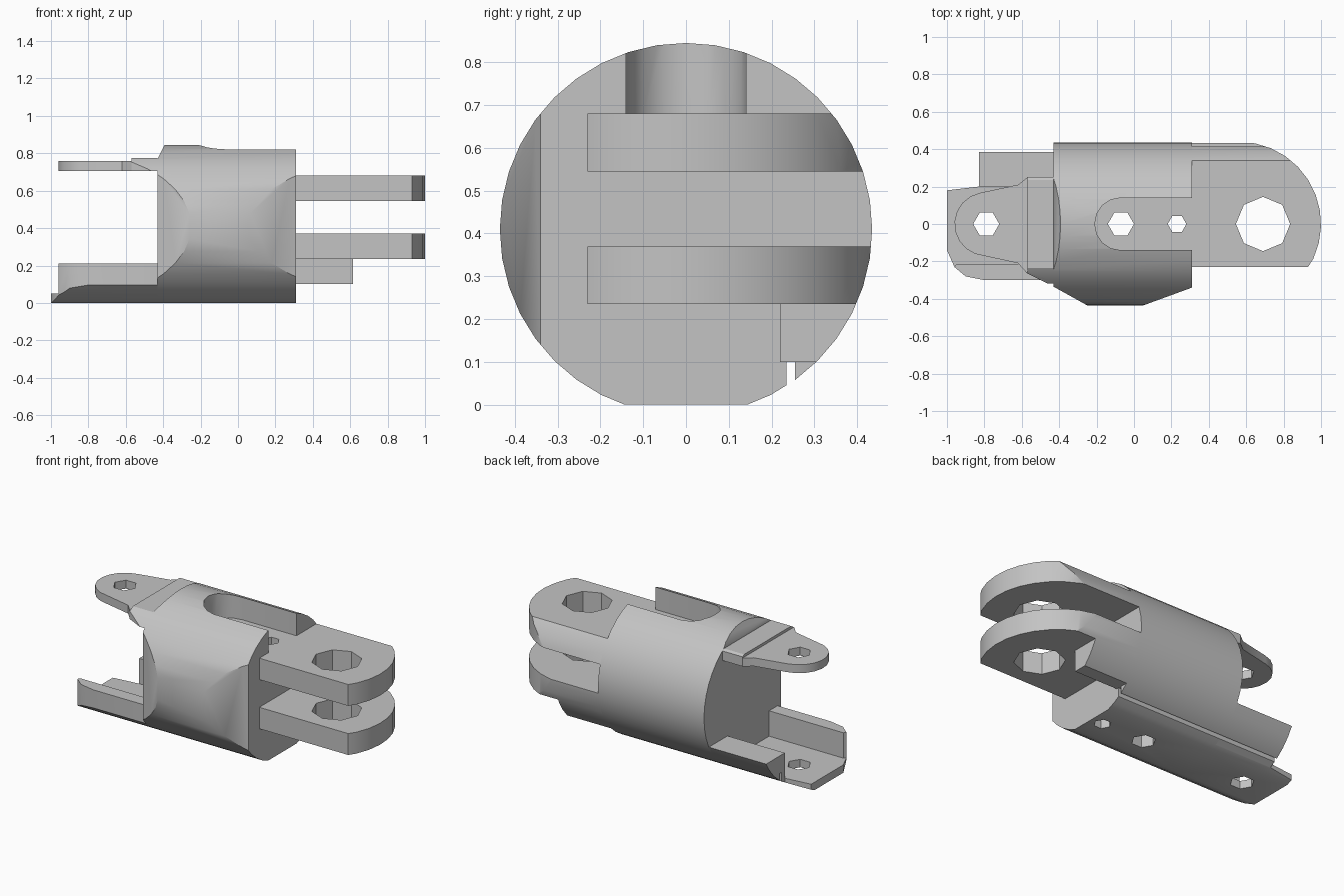
import bpy, bmesh, math
from mathutils import Vector

cube = bpy.data.objects.get("Cube")
if cube:
    bpy.data.objects.remove(cube, do_unlink=True)

grey = bpy.data.materials.new("plain_grey")
grey.use_nodes = True
grey.diffuse_color = (0.55, 0.55, 0.55, 1)
grey.node_tree.nodes["Principled BSDF"].inputs["Base Color"].default_value = (0.55, 0.55, 0.55, 1)

RADIUS, AXIS_Z = 0.435, 0.41


def prism(name, outline, low, high, axis="z"):
    """Extrude an outline along z (xy outline), y (xz outline) or x (yz outline)."""
    place = {"z": lambda a, b, c: (a, b, c),
             "y": lambda a, b, c: (a, c, b),
             "x": lambda a, b, c: (c, a, b)}[axis]
    bm = bmesh.new()
    face = bm.faces.new([bm.verts.new(place(a, b, low)) for a, b in outline])
    up = Vector(place(0, 0, high - low))
    new = bmesh.ops.extrude_face_region(bm, geom=[face])["geom"]
    bmesh.ops.translate(bm, vec=up, verts=[v for v in new if isinstance(v, bmesh.types.BMVert)])
    # Make sure the closing face exists once and normals point outward
    if not face.is_valid:
        bmesh.ops.holes_fill(bm, edges=bm.edges[:])
    bmesh.ops.recalc_face_normals(bm, faces=bm.faces[:])
    mesh = bpy.data.meshes.new(name)
    bm.to_mesh(mesh)
    bm.free()
    mesh.materials.append(grey)
    ob = bpy.data.objects.new(name, mesh)
    bpy.context.collection.objects.link(ob)
    return ob


def arc(cx, cy, r, start, end, steps):
    angles = [math.radians(start + (end - start) * i / steps) for i in range(steps + 1)]
    return [(cx + r * math.cos(t), cy + r * math.sin(t)) for t in angles]


def circle(cx, cy, r, sides):
    return arc(cx, cy, r, 0, 360, sides)[:-1]


def box(x0, x1, y0, y1):
    return [(x0, y0), (x1, y0), (x1, y1), (x0, y1)]


def combine(ob, tool, operation):
    mod = ob.modifiers.new("shape", "BOOLEAN")
    mod.operation, mod.solver, mod.object = operation, "EXACT", tool
    bpy.context.view_layer.objects.active = ob
    bpy.ops.object.modifier_apply(modifier=mod.name)
    bpy.data.objects.remove(tool, do_unlink=True)


def cut(ob, outline, low, high, axis="z"):
    combine(ob, prism("cutter", outline, low, high, axis), "DIFFERENCE")


def round_part(name, outline, low, high):
    """A plan outline trimmed to the common round barrel."""
    ob = prism(name, outline, low, high)
    barrel = prism("barrel", circle(0, AXIS_Z, RADIUS, 40), -1.2, 1.2, "x")
    combine(ob, barrel, "INTERSECT")
    return ob


# Barrel body with angled front corners
body = round_part("barrel_body", [(0.31, -0.34), (0.05, -0.435), (-0.25, -0.435), (-0.43, -0.335),
                                  (-0.43, 0.5), (0.31, 0.5)], 0, 1)
# Top slot, rounded at its inner end
cut(body, [(0.4, -0.14)] + [(0.4, 0.14)] + arc(-0.07, 0, 0.14, 90, 270, 8), 0.68, 1)
# Ramp at the root of the tongue
cut(body, [(-0.5, 0.67), (-0.43, 0.77), (-0.39, 0.85), (-0.5, 0.9)], -0.25, 0.25, "y")
# Vertical pin holes
for x, r in ((-0.07, 0.07), (0.23, 0.05)):
    cut(body, circle(x, 0, r, 6), -0.1, 1)
# Groove below the side rail
cut(body, box(-0.6, 0.5, 0.235, 0.255), -0.1, 0.1)

# Two hinge lugs with faceted pin holes
lug_outline = [(0.31, -0.23), (0.93, -0.23)] + arc(0.56, 0, 0.44, -25, 90, 10) + [(0.31, 0.44)]
lugs = []
for name, low, high in (("upper_lug", 0.545, 0.68), ("lower_lug", 0.235, 0.37)):
    lug = round_part(name, lug_outline, low, high)
    cut(lug, circle(0.69, 0, 0.145, 8), low - 0.1, high + 0.1)
    lugs.append(lug)

# Side rail continuing past both ends of the body
rail_front = round_part("side_rail_front", box(0.31, 0.615, 0.22, 0.5), 0.1, 0.235)
rail_rear = round_part("side_rail_rear", box(-0.83, -0.43, 0.2, 0.39), 0, 0.21)
cut(rail_rear, box(-0.9, -0.4, 0.235, 0.255), -0.1, 0.1)

# Tray floor with hole, and its front wall
corner = [(-0.43, -0.3), (-0.8, -0.3), (-0.9, -0.28), (-0.96, -0.23), (-1, -0.14)]
floor = round_part("tray_floor", corner + [(-1, 0.18), (-0.83, 0.2), (-0.43, 0.2)], 0, 0.05)
cut(floor, circle(-0.79, 0, 0.07, 6), -0.1, 0.2)
wall = round_part("tray_wall", corner[:4] + [(-0.95, -0.215), (-0.43, -0.215)], 0.05, 0.21)

# Upper tongue: ring end and wider root
tongue = round_part("tongue", arc(-0.79, 0, 0.17, 100, 250, 8)
                    + [(-0.62, -0.21), (-0.57, -0.265), (-0.57, 0.25), (-0.62, 0.21)], 0.705, 0.758)
cut(tongue, circle(-0.79, 0, 0.07, 6), 0.6, 0.9)
root = round_part("tongue_root", [(-0.57, -0.265), (-0.43, -0.335), (-0.43, 0.25), (-0.57, 0.25)],
                  0.705, 0.775)

# Smooth shading with sharp edges kept
for ob in [body, rail_front, rail_rear, floor, wall, tongue, root] + lugs:
    bpy.ops.object.select_all(action="DESELECT")
    ob.select_set(True)
    bpy.context.view_layer.objects.active = ob
    bpy.ops.object.shade_smooth_by_angle(angle=math.radians(30))
